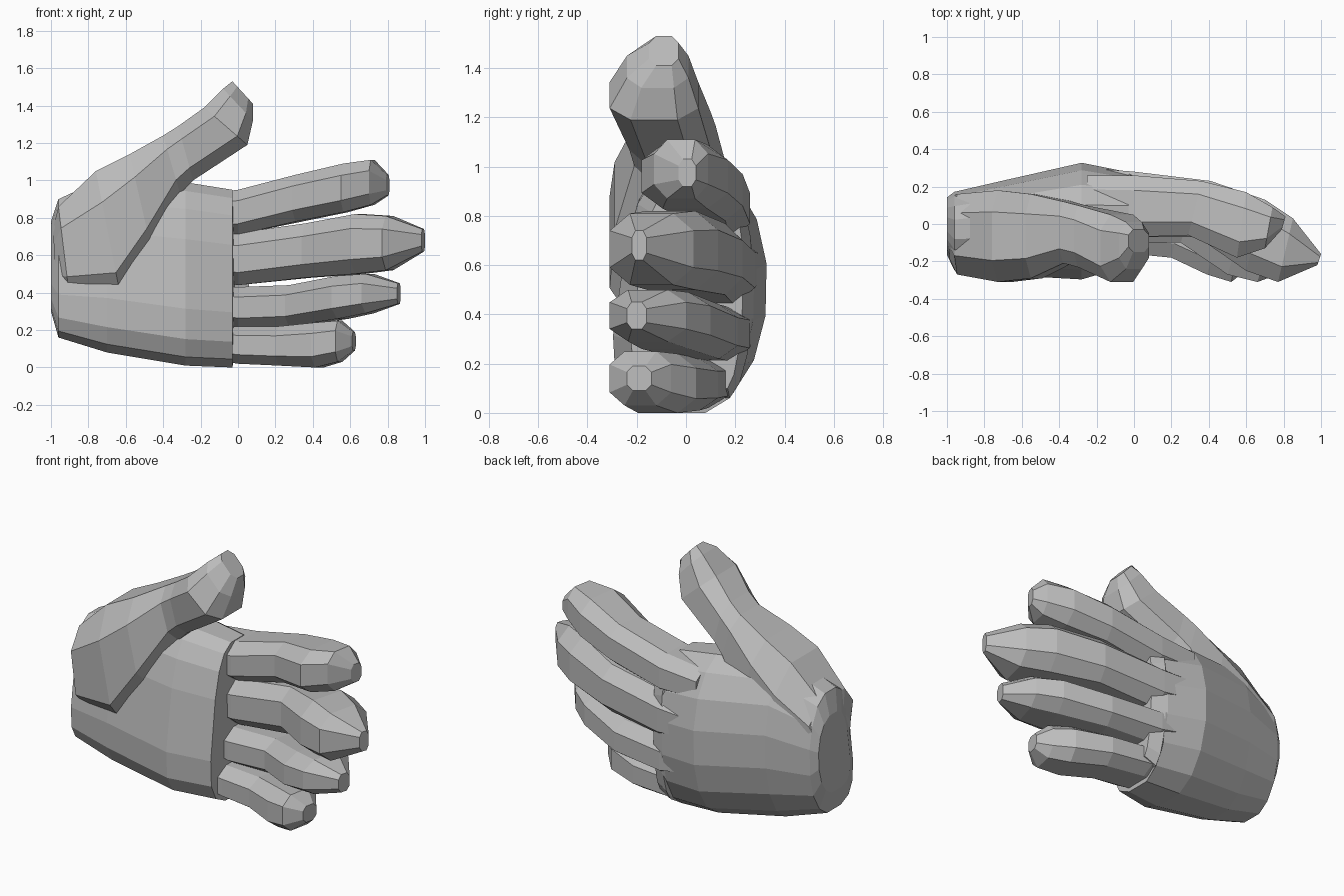
import bpy, bmesh
from math import cos, sin, pi, copysign
from mathutils import Vector

cube = bpy.data.objects.get("Cube")
if cube:
    bpy.data.objects.remove(cube)

grey = bpy.data.materials.new("plain grey")
grey.use_nodes = True
grey.diffuse_color = (0.5, 0.5, 0.5, 1)
bsdf = grey.node_tree.nodes["Principled BSDF"]
bsdf.inputs["Base Color"].default_value = (0.5, 0.5, 0.5, 1)
bsdf.inputs["Roughness"].default_value = 0.8


def loft(name, rings, sides, power, near_power, tilt=0):
    """Skin rounded sections; each ring is (near point, far point, half-width vector).
    The near half may be boxier, and fuller on its negative side by tilt."""
    bm = bmesh.new()
    loops = []
    for a, b, v in rings:
        a, b, v = Vector(a), Vector(b), Vector(v)
        mid, u = (a + b) / 2, (b - a) / 2
        loop = []
        for i in range(sides):
            t = 2 * pi * (i + 0.5) / sides
            p = near_power if cos(t) < 0 else power
            # widen so the flattened polygon still reaches the given extents
            c, s = [copysign(abs(k / cos(pi / sides)) ** p, k)
                    for k in (cos(t), sin(t))]
            if c < 0:
                c *= 1 - tilt * s
            loop.append(bm.verts.new(mid + u * c + v * s))
        loops.append(loop)
    for p, q in zip(loops, loops[1:]):
        for i in range(sides):
            j = (i + 1) % sides
            bm.faces.new((p[i], p[j], q[j], q[i]))
    bm.faces.new(loops[0][::-1])
    bm.faces.new(loops[-1])
    bmesh.ops.recalc_face_normals(bm, faces=bm.faces)
    mesh = bpy.data.meshes.new(name)
    bm.to_mesh(mesh)
    bm.free()
    mesh.materials.append(grey)
    obj = bpy.data.objects.new(name, mesh)
    bpy.context.collection.objects.link(obj)


# Palm with wrist: x, low z, high z, front y, back y
palm = [(-1.0, .3, .78, -.15, .14), (-.96, .16, .9, -.23, .17),
        (-.7, .08, 1.02, -.25, .23), (-.28, .01, .99, -.27, .325),
        (-.03, .0, .95, -.2, .275), (-.02, .06, .9, .06, .27),
        (.06, .1, .86, .1, .23)]
loft("palm", [((x, f, (lo + hi) / 2), (x, b, (lo + hi) / 2), (0, .01, (hi - lo) / 2))
              for x, lo, hi, f, b in palm], 16, .95, .6, .2)

# Thumb with its fleshy base: upper x, z, lower x, z, front y, back y
thumb = [(-.99, .74, -.97, .42, -.19, .14), (-.96, .86, -.9, .37, -.27, .16),
         (-.76, 1.05, -.62, .34, -.31, .18), (-.58, 1.14, -.46, .62, -.29, .16),
         (-.4, 1.24, -.31, .93, -.21, .12), (-.32, 1.29, -.24, 1.0, -.23, .1),
         (-.18, 1.39, .05, 1.19, -.31, .05), (-.08, 1.49, .08, 1.32, -.24, .01),
         (-.03, 1.53, .08, 1.41, -.15, -.03)]
loft("thumb", [((ux, (f + b) / 2, uz), (lx, (f + b) / 2, lz), (0, (b - f) / 2, 0))
               for ux, uz, lx, lz, f, b in thumb], 8, .72, .72)

# Fingers: front x, y, back x, y, low z, high z
fingers = {
    "index_finger": [(-.25, -.05, -.25, .26, .72, .92), (.0, -.07, .0, .26, .71, .95),
                     (.29, -.06, .36, .23, .78, 1.03), (.55, -.18, .6, .17, .83, 1.09),
                     (.7, -.13, .74, .09, .87, 1.11), (.79, -.03, .81, .04, .92, 1.03)],
    "middle_finger": [(-.25, -.05, -.25, .3, .48, .7), (.0, -.07, .0, .28, .44, .72),
                      (.34, -.07, .41, .23, .48, .77), (.6, -.25, .7, .13, .5, .82),
                      (.77, -.31, .85, .03, .52, .81), (.98, -.22, 1.0, -.16, .62, .74)],
    "ring_finger": [(-.25, -.08, -.25, .27, .27, .43), (.0, -.1, .0, .26, .21, .43),
                    (.25, -.1, .34, .21, .22, .44), (.5, -.27, .62, .1, .26, .49),
                    (.66, -.31, .75, .0, .29, .5), (.85, -.24, .87, -.16, .34, .45)],
    "little_finger": [(-.25, -.14, -.25, .14, .06, .22), (.0, -.16, .0, .17, .02, .22),
                      (.2, -.18, .27, .13, .01, .22), (.39, -.27, .48, .04, .0, .24),
                      (.52, -.31, .57, -.06, .03, .25), (.61, -.24, .63, -.14, .09, .19)],
}
for name, rows in fingers.items():
    loft(name, [((fx, fy, (lo + hi) / 2), (bx, by, (lo + hi) / 2), (0, 0, (hi - lo) / 2))
                for fx, fy, bx, by, lo, hi in rows], 8, .75, .75)
